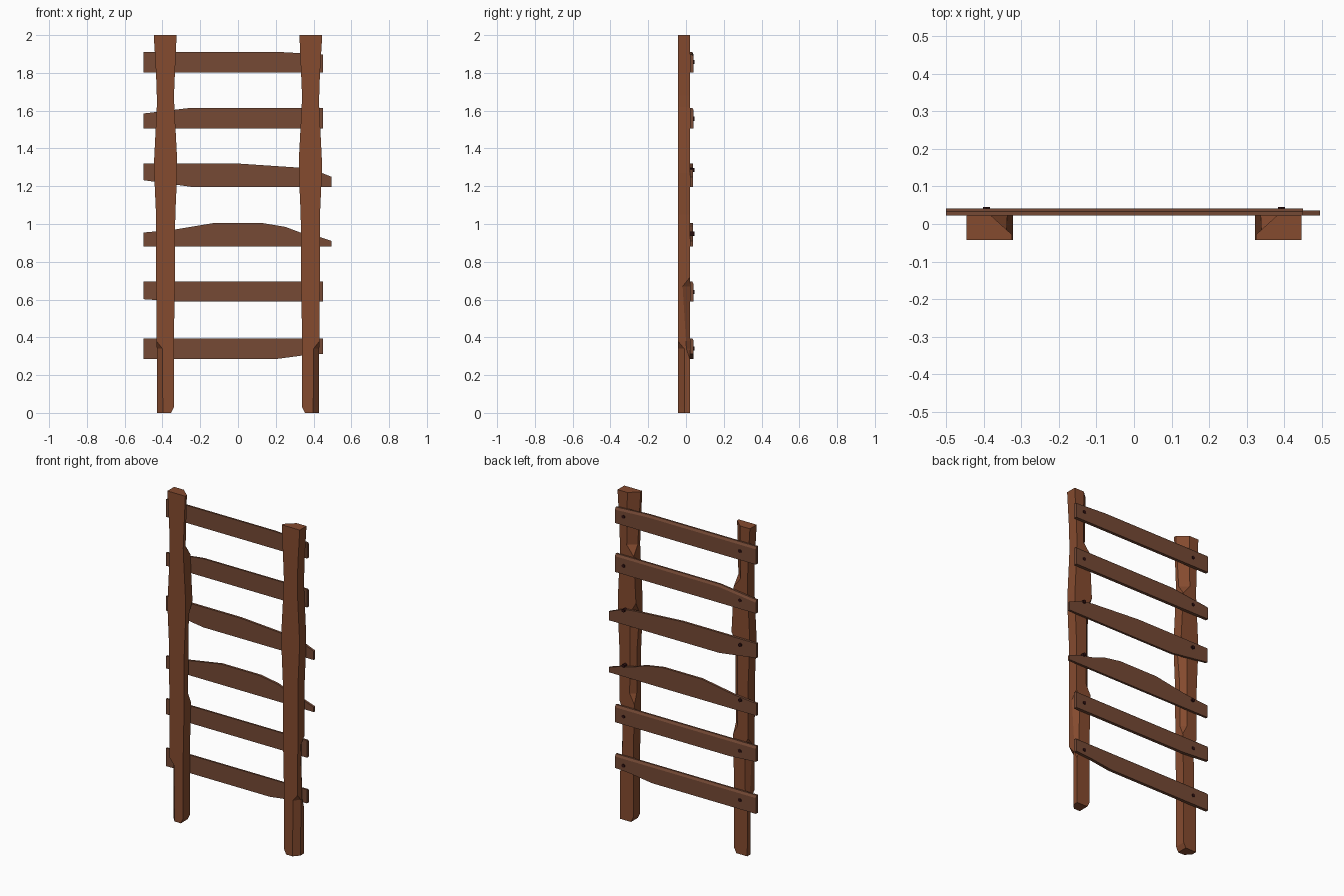
import bpy, bmesh
from math import pi
from mathutils import Matrix

if "Cube" in bpy.data.objects:
    bpy.data.objects.remove(bpy.data.objects["Cube"])


def mat(name, rgb):
    m = bpy.data.materials.new(name)
    m.diffuse_color = (*rgb, 1)
    m.use_nodes = True
    m.node_tree.nodes["Principled BSDF"].inputs["Base Color"].default_value = m.diffuse_color
    return m


POST = mat("post_wood", (0.235, 0.07, 0.028))
RUNG = mat("rung_wood", (0.18, 0.068, 0.036))
NAIL = mat("nail_iron", (0.03, 0.006, 0.006))


def finish(bm, name, material):
    bmesh.ops.remove_doubles(bm, verts=bm.verts, dist=0.0002)
    bmesh.ops.recalc_face_normals(bm, faces=bm.faces)
    me = bpy.data.meshes.new(name)
    bm.to_mesh(me)
    bm.free()
    me.materials.append(material)
    ob = bpy.data.objects.new(name, me)
    bpy.context.collection.objects.link(ob)
    return ob


def loft(rings, name, material):
    bm = bmesh.new()
    loops = [[bm.verts.new(p) for p in r] for r in rings]
    n = len(loops[0])
    for a, b in zip(loops, loops[1:]):
        for i in range(n):
            j = (i + 1) % n
            bm.faces.new((a[i], a[j], b[j], b[i]))
    bm.faces.new(loops[0])
    bm.faces.new(loops[-1])
    return finish(bm, name, material)


# Posts: z, inner x, outer x, then corner chips (dx, dy): inner back, outer back, outer front
N = (0, 0)
F = (0.03, 0.034)
SECTIONS = [
    (0.00, 0.355, 0.428, N, N, F),
    (0.03, 0.340, 0.428, N, N, F),
    (0.28, 0.340, 0.430, N, N, F),
    (0.34, 0.340, 0.430, N, (0.015, 0.02), F),
    (0.38, 0.340, 0.431, N, (0.016, 0.022), N),
    (0.67, 0.334, 0.433, N, (0.022, 0.04), N),
    (0.72, 0.333, 0.433, N, N, N),
    (0.78, 0.334, 0.433, (0.03, 0.025), N, N),
    (1.05, 0.332, 0.434, (0.03, 0.025), N, N),
    (1.27, 0.322, 0.444, (0.04, 0.035), N, N),
    (1.34, 0.322, 0.444, N, N, N),
    (1.62, 0.337, 0.430, N, N, N),
    (1.68, 0.339, 0.430, (0.045, 0.042), N, N),
    (1.80, 0.334, 0.434, (0.048, 0.045), N, N),
    (2.00, 0.325, 0.446, (0.055, 0.05), N, N),
]


def post(name, side):
    rings = []
    for z, xi, xo, ib, ob, of in SECTIONS:
        y0 = -0.043
        y1 = 0.022
        pts = [(xi, y0), (xo - of[0], y0), (xo, y0 + of[1]), (xo, y1 - ob[1]),
               (xo - ob[0], y1), (xi + ib[0], y1), (xi, y1 - ib[1])]
        rings.append([(side * x, y, z) for x, y in pts])
    loft(rings, name, POST)


post("left_post", -1)
post("right_post", 1)

# Rungs: top edge points, bottom edge points, back edge chamfer, nail height
RUNGS = [
    ([(-.5, .395), (.45, .395)], [(.45, .312), (.35, .305), (.2, .285), (-.5, .285)], .014, .34),
    ([(-.5, .695), (.45, .695)], [(.45, .59), (-.32, .59), (-.5, .602)], .014, .64),
    ([(-.5, .955), (-.35, .968), (-.13, 1.005), (.13, 1.005), (.25, .985), (.33, .955),
      (.42, .935), (.495, .91)], [(.495, .88), (-.5, .88)], 0, .948),
    ([(-.5, 1.32), (0, 1.32), (.33, 1.298), (.4, 1.288), (.495, 1.25)],
     [(.495, 1.197), (-.25, 1.197), (-.5, 1.232)], 0, 1.285),
    ([(-.5, 1.585), (-.25, 1.615), (.45, 1.615)], [(.45, 1.505), (-.5, 1.505)], .014, 1.557),
    ([(-.5, 1.91), (.23, 1.91), (.45, 1.898)], [(.45, 1.803), (-.5, 1.803)], .014, 1.857),
]
for i, (top, bottom, cut, nz) in enumerate(RUNGS, 1):
    back = 0.041 if cut else 0.036
    layers = [(0.022, 0), (0.033, 0), (back, cut)]
    rings = [[(x, y, z - c) for x, z in top] + [(x, y, z) for x, z in bottom]
             for y, c in layers]
    loft(rings, f"rung_{i}", RUNG)
    # Nail heads through both ends
    for side, x in (("left", -0.392), ("right", 0.392)):
        bm = bmesh.new()
        bmesh.ops.create_cone(bm, cap_ends=True, segments=6, radius1=0.011, radius2=0.011,
                              depth=0.025,
                              matrix=Matrix.Translation((x, 0.0325, nz)) @ Matrix.Rotation(pi / 2, 4, 'X'))
        finish(bm, f"nail_{side}_{i}", NAIL)
